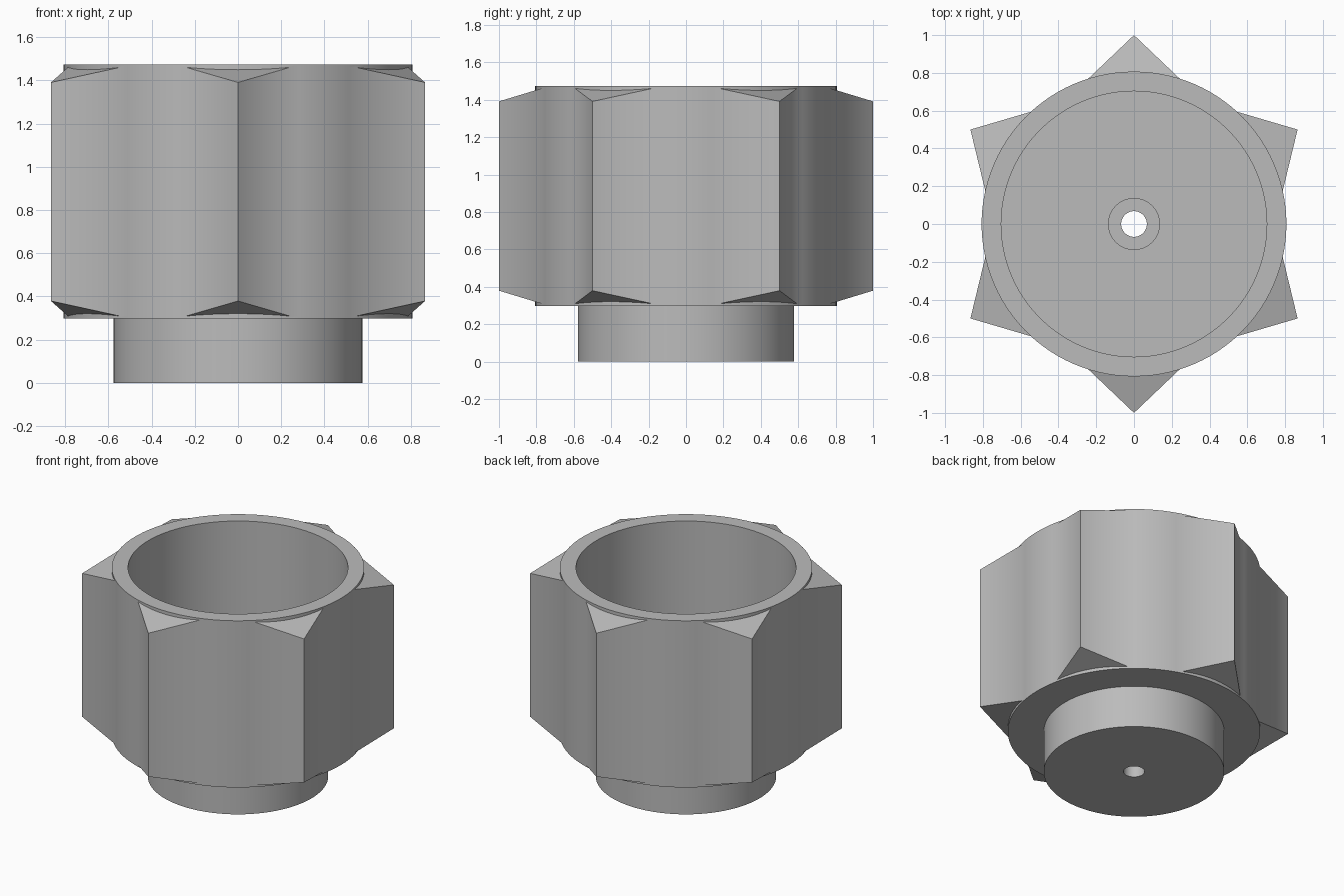
import bpy, bmesh
from math import sin, cos, radians

cube = bpy.data.objects.get("Cube")
if cube:
    bpy.data.objects.remove(cube, do_unlink=True)

# Main sizes
Z_LOW, Z_TOP = 0.297, 1.473        # nut body
R_BODY, R_BORE, R_COLLAR = 0.807, 0.703, 0.577
R_HOLE, R_COUNTERBORE = 0.068, 0.135
Z_FLOOR, Z_STEP = 0.42, 0.15
CHAMFER_TIP, SLOPE = 0.082, 0.304  # corner chamfer drop and its slope
HALF = 17.4                        # half the angle covered by one corner
SPIKE_STEPS, ARC_STEPS = 10, 8

metal = bpy.data.materials.new("grey metal")
metal.use_nodes = True
grey = (0.5, 0.5, 0.5, 1)
metal.diffuse_color = grey
metal.node_tree.nodes["Principled BSDF"].inputs["Base Color"].default_value = grey

bm = bmesh.new()


def point(radius, angle, z):
    a = radians(angle)
    return bm.verts.new((radius * cos(a), radius * sin(a), z))


# Columns around the body: (angle, chamfer drop, column is inside a corner)
columns = []
for k in range(6):
    tip = 90 + 60 * k
    offsets = [(-HALF + 2 * HALF * i / SPIKE_STEPS, True) for i in range(SPIKE_STEPS)]
    offsets += [(HALF + (60 - 2 * HALF) * i / ARC_STEPS, False) for i in range(ARC_STEPS)]
    for d, in_corner in offsets:
        bend = min(abs(d), HALF)
        drop = CHAMFER_TIP - SLOPE * (1 - R_BODY * cos(radians(bend)))
        columns.append((tip + d, drop, in_corner))

# Closed cross-section: outer wall, rim, bore, stepped hole, collar
grid = []
for angle, drop, _ in columns:
    section = [(R_BODY, Z_LOW), (R_BODY, Z_LOW + drop), (R_BODY, Z_TOP - drop),
               (R_BODY, Z_TOP), (R_BORE, Z_TOP), (R_BORE, Z_FLOOR),
               (R_COUNTERBORE, Z_FLOOR), (R_COUNTERBORE, Z_STEP),
               (R_HOLE, Z_STEP), (R_HOLE, 0), (R_COLLAR, 0), (R_COLLAR, Z_LOW)]
    grid.append([point(r, angle, z) for r, z in section])

WALL = 1  # section row replaced by the pointed corners
for c, (_, _, in_corner) in enumerate(columns):
    here, after = grid[c], grid[(c + 1) % len(grid)]
    for r in range(len(here)):
        if r == WALL and in_corner:
            continue
        s = (r + 1) % len(here)
        bm.faces.new((here[r], after[r], after[s], here[s]))

# Six pointed corners with flat chamfers
for k in range(6):
    first = k * (SPIKE_STEPS + ARC_STEPS)
    arc = grid[first:first + SPIKE_STEPS + 1]
    low = point(1, 90 + 60 * k, Z_LOW + CHAMFER_TIP)
    high = point(1, 90 + 60 * k, Z_TOP - CHAMFER_TIP)
    a, b = arc[0], arc[-1]
    bm.faces.new((a[1], low, high, a[2]))
    bm.faces.new((low, b[1], b[2], high))
    bm.faces.new([col[2] for col in reversed(arc)] + [high])
    bm.faces.new([col[1] for col in arc] + [low])

bmesh.ops.recalc_face_normals(bm, faces=bm.faces)
mesh = bpy.data.meshes.new("coupling_nut")
bm.to_mesh(mesh)
bm.free()
mesh.materials.append(metal)
nut = bpy.data.objects.new("coupling_nut", mesh)
bpy.context.collection.objects.link(nut)

# Smooth round walls, crisp edges
bpy.ops.object.select_all(action="DESELECT")
nut.select_set(True)
bpy.context.view_layer.objects.active = nut
bpy.ops.object.shade_smooth_by_angle(angle=radians(30))
